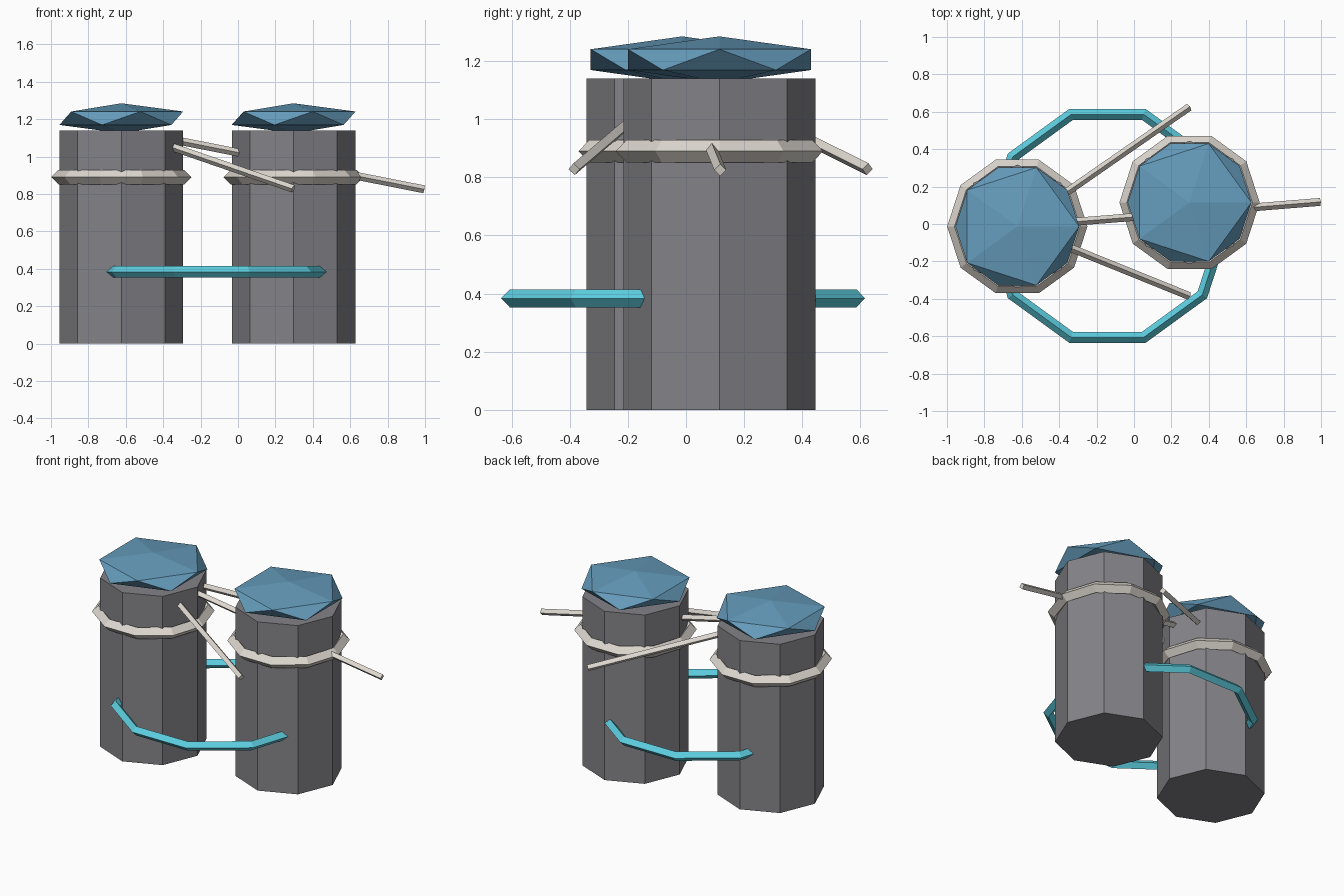
import bpy, bmesh, math
from mathutils import Vector, Matrix

cube = bpy.data.objects.get("Cube")
if cube:
    bpy.data.objects.remove(cube, do_unlink=True)


def material(name, rgb):
    m = bpy.data.materials.new(name)
    m.use_nodes = True
    m.diffuse_color = (*rgb, 1)
    m.node_tree.nodes["Principled BSDF"].inputs["Base Color"].default_value = (*rgb, 1)
    return m


GREY = material("slate grey", (0.23, 0.23, 0.25))
BLUE = material("steel blue", (0.13, 0.33, 0.50))
BONE = material("pale bone", (0.72, 0.68, 0.62))
CYAN = material("bright cyan", (0.11, 0.62, 0.75))


def add_object(name, bm, mat):
    bmesh.ops.recalc_face_normals(bm, faces=bm.faces)
    mesh = bpy.data.meshes.new(name)
    bm.to_mesh(mesh)
    bm.free()
    mesh.materials.append(mat)
    obj = bpy.data.objects.new(name, mesh)
    bpy.context.collection.objects.link(obj)
    return obj


def prism(name, start, end, radius, sides, mat):
    """Straight prism between two points."""
    start, end = Vector(start), Vector(end)
    axis = end - start
    turn = axis.to_track_quat('Z', 'Y').to_matrix().to_4x4()
    bm = bmesh.new()
    bmesh.ops.create_cone(bm, cap_ends=True, segments=sides, radius1=radius,
                          radius2=radius, depth=axis.length,
                          matrix=Matrix.Translation((start + end) / 2) @ turn)
    return add_object(name, bm, mat)


def hoop(name, centre, major, minor, mat, steps=10):
    """Ten-sided ring with a diamond cross-section."""
    bm = bmesh.new()
    profile = [(major + minor, 0), (major, minor), (major - minor, 0), (major, -minor)]
    loops = []
    for i in range(steps):
        a = math.tau * i / steps
        loops.append([bm.verts.new(Vector(centre) + Vector((r * math.cos(a), r * math.sin(a), z)))
                      for r, z in profile])
    for i in range(steps):
        p, q = loops[i], loops[(i + 1) % steps]
        for j in range(4):
            k = (j + 1) % 4
            bm.faces.new((p[j], q[j], q[k], p[k]))
    return add_object(name, bm, mat)


def cap(name, centre):
    """Flattened icosahedron."""
    bm = bmesh.new()
    bmesh.ops.create_icosphere(bm, subdivisions=1, radius=1,
                               matrix=Matrix.Translation(centre) @ Matrix.Diagonal((0.37, 0.37, 0.08, 1)))
    return add_object(name, bm, BLUE)


# Two columns, each with a collar and a faceted cap
for side, x, y in (("right", -0.624, -0.013), ("left", 0.297, 0.115)):
    prism(side + "_column", (x, y, 0), (x, y, 1.14), 0.33, 8, GREY)
    hoop(side + "_collar", (x, y, 0.89), 0.336, 0.039, BONE)
    cap(side + "_cap", (x, y, 1.205))

# Large hoop joining the columns
hoop("joining_hoop", (-0.142, -0.01, 0.384), 0.627, 0.031, CYAN)

# Struts fanning out and down from inside the right column
hub = Vector((-0.624, -0.013, 1.145))
for name, tip in (("back", (0.295, 0.625, 0.828)), ("middle", (0.995, 0.118, 0.825)),
                  ("front", (0.295, -0.385, 0.828))):
    tip = Vector(tip)
    prism(name + "_strut", hub.lerp(tip, 0.18), tip, 0.021, 4, BONE)
